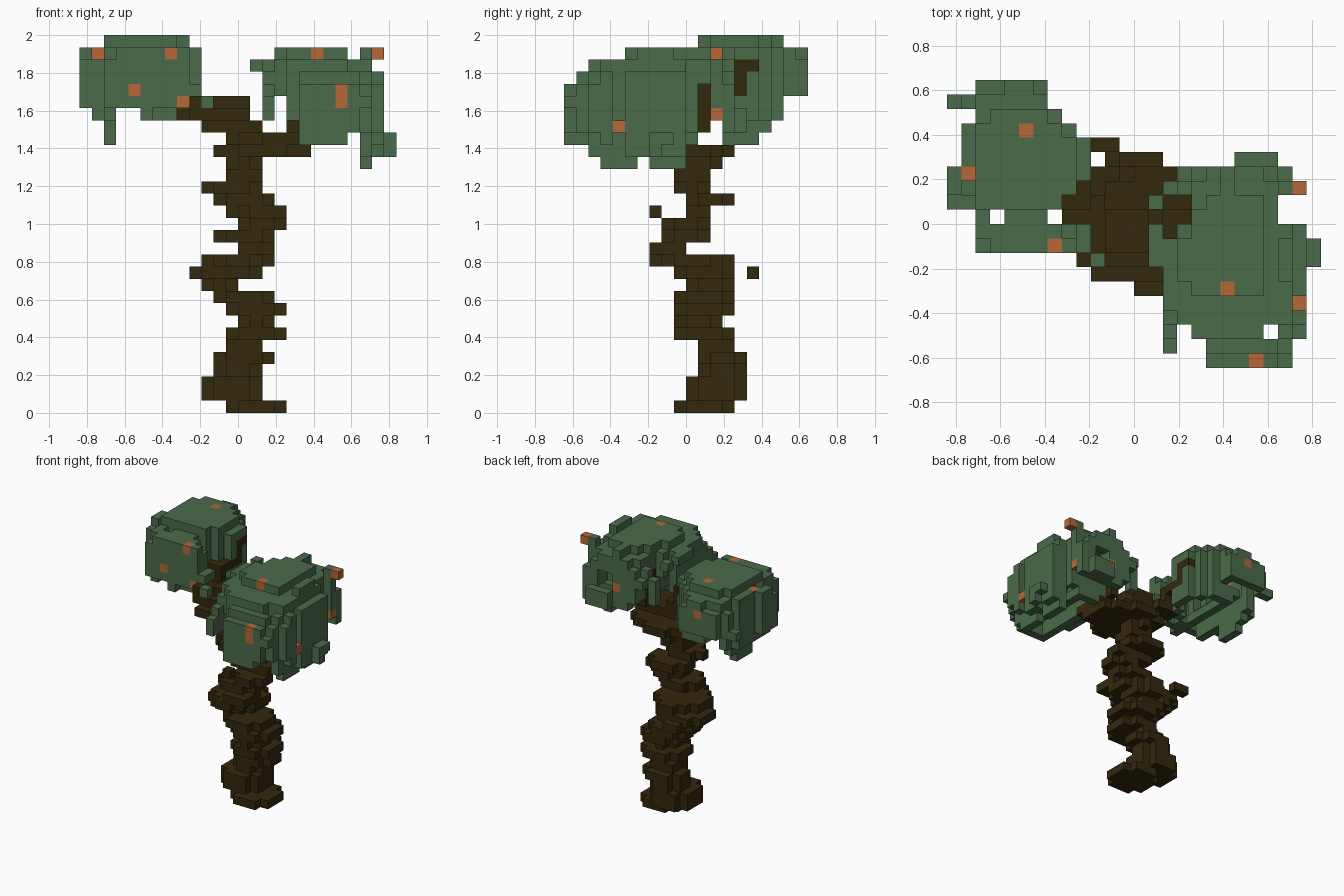
import bpy, bmesh
from mathutils import Vector

cube = bpy.data.objects.get("Cube")
if cube:
    bpy.data.objects.remove(cube, do_unlink=True)

S = 2 / 31  # size of one block


def material(name, rgb):
    m = bpy.data.materials.new(name)
    m.use_nodes = True
    m.diffuse_color = (*rgb, 1)
    bsdf = next(n for n in m.node_tree.nodes if n.type == 'BSDF_PRINCIPLED')
    bsdf.inputs["Base Color"].default_value = (*rgb, 1)
    bsdf.inputs["Roughness"].default_value = 0.9
    return m


bark = material("dark bark", (0.034, 0.021, 0.004))
leaf = material("leaf green", (0.07, 0.145, 0.07))
bloom = material("blossom orange", (0.46, 0.135, 0.04))


def build(name, cells, mat):
    """Mesh of the exposed block faces."""
    bm = bmesh.new()
    for c in cells:
        for axis in range(3):
            for sign in (-1, 1):
                n = list(c)
                n[axis] += sign
                if tuple(n) in cells:
                    continue
                u, v = (axis + 1) % 3, (axis + 2) % 3
                quad = []
                for du, dv in ((0, 0), (1, 0), (1, 1), (0, 1)):
                    p = list(c)
                    p[axis] += sign > 0
                    p[u] += du
                    p[v] += dv
                    quad.append(bm.verts.new(Vector(p) * S))
                bm.faces.new(quad if sign > 0 else quad[::-1])
    bmesh.ops.remove_doubles(bm, verts=bm.verts, dist=S * 0.01)
    me = bpy.data.meshes.new(name)
    bm.to_mesh(me)
    bm.free()
    me.materials.append(mat)
    ob = bpy.data.objects.new(name, me)
    bpy.context.collection.objects.link(ob)


def box(x0, x1, y0, y1, z0, z1):
    return {(x, y, z) for x in range(x0, x1) for y in range(y0, y1) for z in range(z0, z1)}


def inside(v, spans):
    return any(a <= v < b for a, b in spans)


def rounded(c, centre, half):
    return sum(((a + 0.5 - m) / h) ** 2 for a, m, h in zip(c, centre, half))


# Trunk: one rounded slab per level, as x start, x end, y start, y end
slabs = [(-1, 4, -1, 4), (-3, 2, 0, 5), (-3, 2, 0, 5), (-2, 2, 1, 5), (-2, 3, 1, 5),
         (-1, 2, 1, 4), (-1, 4, -1, 4), (0, 3, -1, 3), (-1, 4, -1, 4), (-2, 3, -1, 4),
         (-3, 0, 0, 4), (-4, 2, -1, 4), (-3, 3, -3, 4), (0, 3, -3, 0), (-2, 3, -2, 2),
         (0, 4, -2, 2), (-1, 4, 0, 2), (-2, 3, 0, 4), (-3, 2, -1, 2), (-1, 2, -1, 2),
         (-1, 2, -1, 3), (-2, 5, -1, 4)]
trunk = set()
for z, (x0, x1, y0, y1) in enumerate(slabs):
    mid = ((x0 + x1) / 2, (y0 + y1) / 2, z + 0.5)
    half = ((x1 - x0) / 2, (y1 - y0) / 2, 1)
    trunk |= {c for c in box(x0, x1, y0, y1, z, z + 1) if rounded(c, mid, half) <= 0.95}
# Knots, then the fork and the two branches
trunk |= box(-3, -1, 5, 6, 11, 12) | box(0, 1, -3, -2, 16, 17)
trunk |= box(-1, 2, -4, 1, 22, 23) | box(0, 2, -5, -3, 22, 23) | box(-3, 2, -4, 1, 23, 24)
trunk |= box(-3, 1, -3, 1, 24, 25) | box(-4, -3, -3, 1, 24, 25) | box(-2, 1, -2, 1, 25, 26)
trunk |= box(-4, -3, -3, -2, 25, 26) | box(-5, -2, 0, 2, 24, 25) | box(-5, -3, 1, 2, 25, 27)
trunk |= box(-5, -3, 2, 5, 26, 27) | box(-4, -3, 4, 5, 26, 29) | box(-4, -3, 5, 6, 28, 29)
trunk |= box(0, 4, -3, 0, 21, 22) | box(2, 6, -2, 2, 21, 22) | box(2, 6, -3, 1, 22, 23)
trunk |= box(4, 5, 0, 2, 23, 27)


def canopy(rows, levels, centre, half):
    """Rounded crown filling its plan and its levels, hollow and open below."""
    score = {}
    for y, xs in rows.items():
        for z, (lx, ly) in levels.items():
            if inside(y, ly):
                for x in range(-13, 13):
                    if inside(x, xs) and inside(x, lx):
                        score[x, y, z] = rounded((x, y, z), centre, half)
    solid = {c for c, s in score.items() if s <= 1.12}
    # keep the innermost block of every line, so ragged tips survive the rounding
    for axis in range(3):
        best = {}
        for c, s in score.items():
            key = c[:axis] + c[axis + 1:]
            if key not in best or s < score[best[key]]:
                best[key] = c
        solid |= set(best.values())
    near = ((1, 0, 0), (-1, 0, 0), (0, 1, 0), (0, -1, 0), (0, 0, 1))
    return {c for c in solid
            if any((c[0] + a, c[1] + b, c[2] + d) not in solid for a, b, d in near)}


# Right crown: x spans for each y row, then x and y spans for each level
rows = {9: [(-11, -6)], 8: [(-13, -6)], 7: [(-11, -5)], 6: [(-12, -4)], 5: [(-12, -3)],
        4: [(-12, -3)], 3: [(-13, -3)], 2: [(-13, -4)], 1: [(-13, -5)],
        0: [(-11, -10), (-9, -6)], -1: [(-11, -3)], -2: [(-11, -3)]}
levels = {z: ([(-13, -3)], [(-2, 10)]) for z in range(26, 30)}
levels.update({30: ([(-11, -4)], [(1, 8)]),
               25: ([(-13, -10), (-9, -3)], [(-2, 8)]),
               24: ([(-12, -10), (-8, -3)], [(-2, 8)]),
               23: ([(-11, -10)], [(3, 7)]),
               22: ([(-11, -10)], [(3, 6)])})
crown_right = canopy(rows, levels, (-8, 4, 27), (5.3, 6.3, 4.5))
crown_right |= box(-3, -2, -3, -2, 25, 26) | box(-10, -4, -2, -1, 25, 30)
crown_right -= box(-12, -11, -2, 3, 29, 30)  # step in front of a blossom

# Left crown
rows = {4: [(7, 10)], 3: [(3, 11)], 2: [(2, 11)], 1: [(1, 2), (4, 10)], 0: [(4, 10)],
        -1: [(1, 2), (3, 12)], -2: [(1, 13)], -3: [(1, 13)], -4: [(2, 12)], -5: [(2, 12)],
        -6: [(2, 11)], -7: [(2, 12)], -8: [(2, 3), (4, 9), (10, 12)],
        -9: [(2, 3), (5, 11)], -10: [(5, 11)]}
low = [(-10, 1), (3, 5)]
levels = {29: ([(3, 9), (10, 11)], [(-5, 4)]), 28: ([(1, 11)], [(-8, 4)]),
          27: ([(2, 12)], [(-9, 4)]), 26: ([(2, 12)], [(-10, 1), (2, 4)]),
          25: ([(2, 3), (4, 12)], [(-10, 1), (2, 4)]),
          24: ([(2, 3), (4, 12)], [(-10, 1), (2, 5)]),
          23: ([(5, 12)], low), 22: ([(5, 9), (10, 13)], [(-10, 1)]),
          21: ([(10, 13)], [(-8, 1)]), 20: ([(10, 11)], [(-7, -4), (-3, 0)])}
crown_left = canopy(rows, levels, (7, -2.5, 25), (6.3, 7.8, 5.2))
crown_left |= box(10, 11, 2, 3, 24, 30) | box(5, 7, 3, 4, 24, 28)
crown_left -= box(7, 9, 2, 4, 25, 27)  # opening at the back

# Blossoms: single blocks set into the crowns
blossoms = {(-12, 3, 29), (-6, -2, 29), (-8, 6, 30), (-9, -2, 26), (-5, -2, 25), (-9, 9, 28),
            (6, -5, 29), (11, 2, 29), (11, -6, 23), (8, -10, 25), (8, -10, 26),
            (10, 2, 24), (6, 3, 25)}

trunk -= blossoms
build("trunk", trunk, bark)
build("crown_right", crown_right - trunk - blossoms, leaf)
build("crown_left", crown_left - trunk - blossoms, leaf)
build("blossoms", blossoms, bloom)
